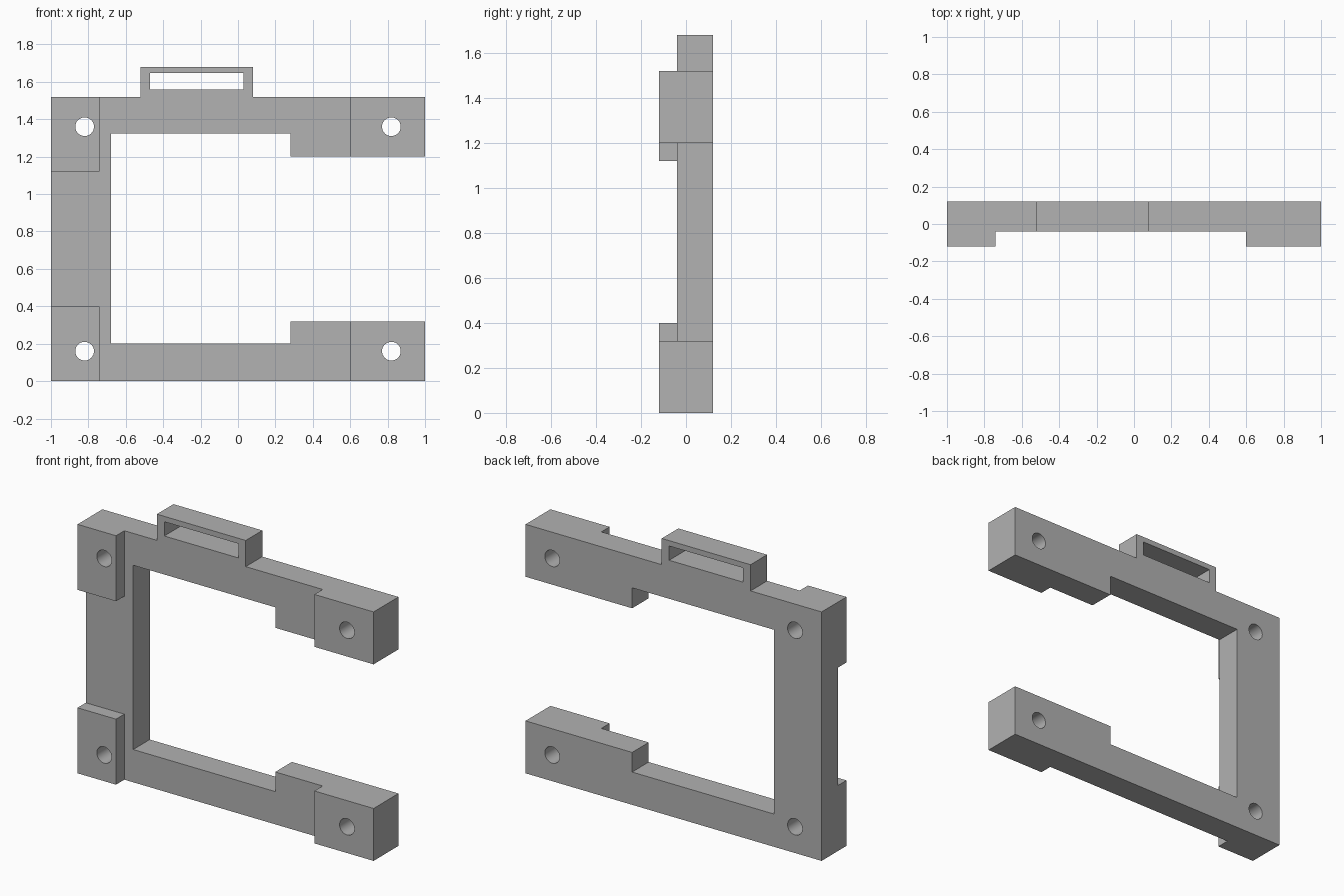
import bpy
import bmesh
from mathutils import Matrix, Vector

if "Cube" in bpy.data.objects:
    bpy.data.objects.remove(bpy.data.objects["Cube"], do_unlink=True)

FRONT, BACK, PAD_FRONT = -0.04, 0.12, -0.12

grey = bpy.data.materials.new("plain grey")
grey.use_nodes = True
colour = (0.445, 0.445, 0.445, 1)
grey.diffuse_color = colour
grey.node_tree.nodes["Principled BSDF"].inputs["Base Color"].default_value = colour


def make_object(name, bm):
    bmesh.ops.recalc_face_normals(bm, faces=bm.faces[:])
    mesh = bpy.data.meshes.new(name)
    bm.to_mesh(mesh)
    bm.free()
    mesh.materials.append(grey)
    obj = bpy.data.objects.new(name, mesh)
    bpy.context.collection.objects.link(obj)
    return obj


def plate(name, outline, y0, y1):
    """Extrude an (x, z) outline from y0 to y1."""
    bm = bmesh.new()
    face = bm.faces.new([bm.verts.new((x, y0, z)) for x, z in outline])
    ext = bmesh.ops.extrude_face_region(bm, geom=[face])["geom"]
    moved = [v for v in ext if isinstance(v, bmesh.types.BMVert)]
    bmesh.ops.translate(bm, vec=Vector((0, y1 - y0, 0)), verts=moved)
    return make_object(name, bm)


def block(name, x0, x1, z0, z1, y0, y1):
    return plate(name, [(x0, z0), (x1, z0), (x1, z1), (x0, z1)], y0, y1)


def drill(name, x, z):
    bm = bmesh.new()
    turn = Matrix.Translation((x, 0, z)) @ Matrix.Rotation(1.570796, 4, "X")
    bmesh.ops.create_cone(bm, cap_ends=True, segments=32, radius1=0.05,
                          radius2=0.05, depth=1, matrix=turn)
    return make_object(name, bm)


def combine(target, tool, operation):
    mod = target.modifiers.new(operation, "BOOLEAN")
    mod.operation, mod.object, mod.solver = operation, tool, "EXACT"
    bpy.context.view_layer.objects.active = target
    bpy.ops.object.modifier_apply(modifier=mod.name)
    bpy.data.objects.remove(tool, do_unlink=True)


# Open C-shaped frame with the strap loop raised on its top edge
frame = plate("bracket_frame", [
    (-1, 0), (1, 0), (1, 0.32), (0.28, 0.32), (0.28, 0.2), (-0.68, 0.2),
    (-0.68, 1.325), (0.28, 1.325), (0.28, 1.2), (1, 1.2), (1, 1.52),
    (0.08, 1.52), (0.08, 1.68), (-0.52, 1.68), (-0.52, 1.52), (-1, 1.52),
], FRONT, BACK)

# Raised mounting pads at the four corners
for x0, x1, z0, z1 in [(-1, -0.74, 0, 0.4), (-1, -0.74, 1.12, 1.52),
                       (0.6, 1, 0, 0.32), (0.6, 1, 1.2, 1.52)]:
    combine(frame, block("mounting_pad", x0, x1, z0, z1, PAD_FRONT, 0.04), "UNION")

# Strap slot and screw holes
combine(frame, block("slot_cutter", -0.47, 0.03, 1.56, 1.647, -0.5, 0.5), "DIFFERENCE")
for x in (-0.82, 0.82):
    for z in (0.16, 1.36):
        combine(frame, drill("hole_cutter", x, z), "DIFFERENCE")

# Merge leftover coplanar cuts, then smooth only the hole walls
bm = bmesh.new()
bm.from_mesh(frame.data)
bmesh.ops.remove_doubles(bm, verts=bm.verts[:], dist=0.0001)
bmesh.ops.dissolve_limit(bm, angle_limit=0.01, verts=bm.verts[:], edges=bm.edges[:])
bm.to_mesh(frame.data)
bm.free()
bpy.ops.object.select_all(action="DESELECT")
frame.select_set(True)
bpy.context.view_layer.objects.active = frame
bpy.ops.object.shade_smooth_by_angle()
